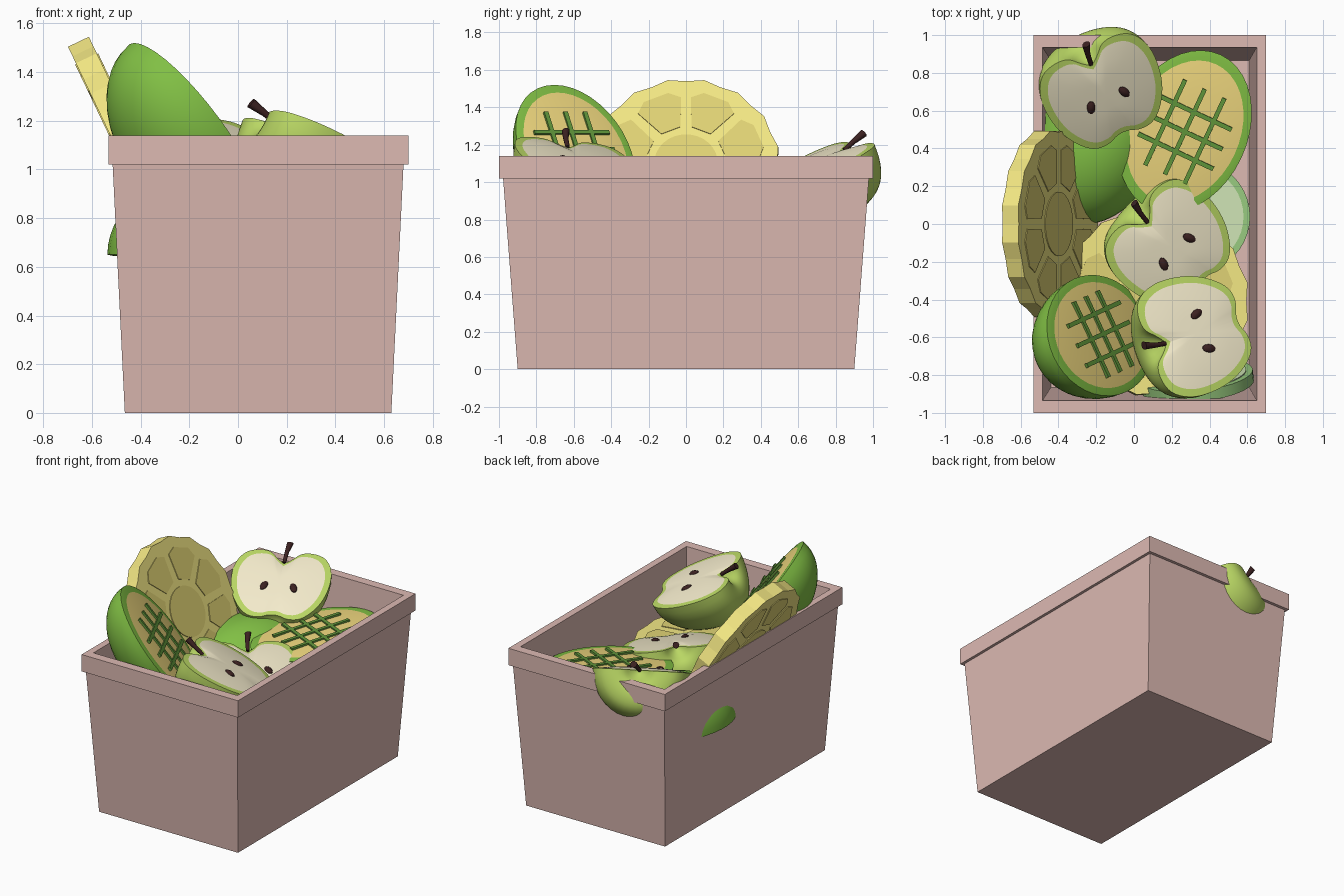
import bpy, math
from mathutils import Vector, Matrix

if "Cube" in bpy.data.objects:
    bpy.data.objects.remove(bpy.data.objects["Cube"])

def material(name, rgb):
    m = bpy.data.materials.new(name)
    m.diffuse_color = [(c / 255) ** 2.2 for c in rgb] + [1]
    m.use_nodes = True
    m.node_tree.nodes["Principled BSDF"].inputs["Base Color"].default_value = m.diffuse_color
    return m

PINK = material("pink_plastic", (220, 184, 177))
GREEN = material("melon_rind", (128, 190, 70))
ORANGE = material("melon_flesh", (238, 214, 125))
HATCH = material("melon_hatch", (98, 150, 62))
LIME = material("apple_skin", (184, 214, 100))
CREAM = material("apple_flesh", (243, 234, 202))
BROWN = material("seed_brown", (62, 38, 38))
YELLOW = material("pineapple", (242, 230, 130))
GOLD = material("pineapple_dark", (222, 208, 115))
PALE = material("pale_flesh", (205, 226, 178))
PALE_RIM = material("pale_rind", (150, 200, 125))

def frame(pos, normal, up):
    """Local z = normal of the cut face, local y = up direction."""
    z = Vector(normal).normalized()
    y = Vector(up)
    y = (y - z * y.dot(z)).normalized()
    m = Matrix((y.cross(z), y, z)).transposed().to_4x4()
    m.translation = pos
    return m

def loft(name, rings, mat, M=Matrix(), closed=True, caps=(True, True), smooth=True):
    n = len(rings[0])
    verts = [M @ Vector(p) for r in rings for p in r]
    faces = []
    for k in range(len(rings) - 1):
        for i in range(n if closed else n - 1):
            j = (i + 1) % n
            faces.append((k * n + i, k * n + j, (k + 1) * n + j, (k + 1) * n + i))
    if caps[0]:
        faces.append(tuple(reversed(range(n))))
    if caps[1]:
        faces.append(tuple(range((len(rings) - 1) * n, len(rings) * n)))
    me = bpy.data.meshes.new(name)
    me.from_pydata(verts, [], faces)
    me.materials.append(mat)
    me.validate()
    ob = bpy.data.objects.new(name, me)
    bpy.context.collection.objects.link(ob)
    if smooth:
        bpy.context.view_layer.objects.active = ob
        ob.select_set(True)
        bpy.ops.object.shade_smooth_by_angle(angle=math.radians(40))
        ob.select_set(False)
    return ob

def ellipse(rx, ry, z=0, n=40, cx=0, cy=0):
    return [(cx + rx * math.cos(2 * math.pi * i / n), cy + ry * math.sin(2 * math.pi * i / n), z)
            for i in range(n)]

def rect(x0, x1, y, z):
    return [(x0, -y, z), (x1, -y, z), (x1, y, z), (x0, y, z)]

def scaled(ring, s, z):
    return [(p[0] * s, p[1] * s, z) for p in ring]

def smooth_line(pts):
    """One round of corner cutting on an open line."""
    out = [pts[0]]
    for a, b in zip(pts, pts[1:]):
        for t in (0.25, 0.75):
            out.append((a[0] + (b[0] - a[0]) * t, a[1] + (b[1] - a[1]) * t))
    return out + [pts[-1]]

# tapered bin with an overhanging rim, open at the top
loft("bin", [rect(-0.465, 0.63, 0.90, 0), rect(-0.515, 0.68, 0.978, 1.02),
             rect(-0.533, 0.70, 1.0, 1.02), rect(-0.533, 0.70, 1.0, 1.14),
             rect(-0.485, 0.65, 0.935, 1.14), rect(-0.44, 0.61, 0.865, 0.05)], PINK, smooth=False)

def half_melon(tag, pos, normal, up):
    M = frame(pos, normal, up)
    a, b, depth = 0.33, 0.45, 0.31
    rings = []
    for k in range(13):
        t = max(math.pi / 2 * (1 - k / 12), 0.01)
        rings.append(ellipse(a * math.sin(t), b * math.sin(t), -depth * math.cos(t)))
    rings.reverse()
    rings.append(ellipse(a * 0.92, b * 0.92, 0.006))
    loft("melon_rind_" + tag, rings, GREEN, M)
    base = ellipse(a, b)
    loft("melon_flesh_" + tag, [scaled(base, s, z) for s, z in
                                ((0.92, 0.004), (0.7, 0.014), (0.4, 0.019), (0.01, 0.02))], ORANGE, M)
    # crossed bars on the cut face
    for i in (-1, 0, 1):
        for along_y in (0, 1):
            o, h, w = i * 0.115, 0.25 if along_y else 0.22, 0.012
            if along_y:
                r = [(o - w, -h), (o + w, -h), (o + w, h), (o - w, h)]
            else:
                r = [(-h, o - w), (h, o - w), (h, o + w), (-h, o + w)]
            loft("melon_bar_" + tag, [[(x, y, z) for x, y in r] for z in (0.004, 0.03)],
                 HATCH, M, smooth=False)

half_melon("front", (-0.18, -0.59, 1.16), (0.725, 0.335, 0.60), (-0.54, -0.25, 0.8))
half_melon("right", (0.27, 0.49, 0.93), (-0.04, -0.08, 1), (0.42, 0.9, 0))
half_melon("buried", (-0.185, 0.43, 0.65), (0, 0, -1), (0.4, 0.9, 0))

def half_apple(tag, pos, normal, up):
    M = frame(pos, normal, up)
    prof = smooth_line(smooth_line([
        (0, 0.18), (0.05, 0.22), (0.10, 0.28), (0.19, 0.285), (0.27, 0.25), (0.32, 0.15),
        (0.325, 0.03), (0.30, -0.10), (0.24, -0.21), (0.17, -0.275), (0.09, -0.28),
        (0.04, -0.255), (0, -0.25)]))
    # skin is half a turn of the profile
    rows = [[(r * math.cos(t), h, -r * math.sin(t)) for r, h in prof]
            for t in (math.pi * k / 20 for k in range(21))]
    loft("apple_skin_" + tag, rows, LIME, M, closed=False, caps=(False, False))
    outline = [(-r, h, 0) for r, h in prof] + [(r, h, 0) for r, h in prof[-2:0:-1]]
    loft("apple_skin_edge_" + tag, [outline, scaled(outline, 0.88, 0.004)], LIME, M,
         caps=(False, False))
    loft("apple_flesh_" + tag, [scaled(outline, s, z) for s, z in
                                ((0.88, 0.004), (0.6, 0.016), (0.3, 0.02), (0.01, 0.02))], CREAM, M)
    # two seeds and a stem
    for side in (-1, 1):
        S = M @ Matrix.Translation((side * 0.097, -0.03, 0.018)) @ Matrix.Rotation(side * 0.35, 4, 'Z')
        loft("apple_seed_" + tag, [ellipse(0.024 * c, 0.04 * c, z, 14) for c, z in
                                   ((1, -0.01), (0.9, 0.006), (0.55, 0.014), (0.05, 0.017))], BROWN, S)
    S = M @ Matrix.Translation((0.0, 0.19, 0.0)) @ Matrix.Rotation(math.radians(-75), 4, 'X')
    loft("apple_stem_" + tag, [ellipse(r, r, z, 10, cx) for r, z, cx in
                               ((0.012, 0, 0), (0.014, 0.07, 0.006), (0.022, 0.14, 0.02))], BROWN, S)

half_apple("back", (-0.155, 0.69, 1.09), (0.2, -0.38, 0.9), (-0.42, 0.9, 0.4))
half_apple("middle", (0.20, -0.12, 0.89), (0.22, -0.15, 0.95), (-0.7, 0.7, 0.2))
half_apple("front", (0.33, -0.58, 1.11), (0.35, 0.22, 0.9), (-0.93, -0.3, 0.4))

def pineapple_slice(tag, pos, normal, up):
    M = frame(pos, normal, up)
    t = 0.095
    ring = []
    for i in range(32):
        a, r = 2 * math.pi * i / 32, 0.487 if i % 2 == 0 else 0.503
        ring.append((r * math.sin(a), r * math.cos(a), 0))
    loft("pineapple_slice_" + tag, [scaled(ring, 1, -t), scaled(ring, 1, 0)], YELLOW, M, smooth=False)
    loft("pineapple_core_" + tag, [ellipse(0.17, 0.17, z, 32) for z in (-t - 0.005, 0.005)], GOLD, M)
    # eight wedge cells around the core
    for k in range(8):
        W = M @ Matrix.Rotation(math.radians(22.5 + 45 * k), 4, 'Z')
        w = [(-0.055, 0.21), (0.055, 0.21), (0.125, 0.37), (0.07, 0.42), (-0.07, 0.42), (-0.125, 0.37)]
        loft("pineapple_cell_" + tag, [[(x, y, z) for x, y in w] for z in (-t - 0.005, 0.005)],
             GOLD, W, smooth=False)

pineapple_slice("standing", (-0.40, 0, 1.10), (0.9, 0, 0.43), (0, 0, 1))
pineapple_slice("lying", (0.11, -0.41, 0.83), (0.08, 0.05, 1), (0, 1, 0))

def pale_slice(tag, pos, normal, up):
    M = frame(pos, normal, up)
    loft("pale_slice_rind_" + tag, [ellipse(0.30, 0.30, -0.06), ellipse(0.30, 0.30, 0)], PALE_RIM, M)
    loft("pale_slice_flesh_" + tag, [ellipse(0.265, 0.265, -0.065), ellipse(0.265, 0.265, 0.005)], PALE, M)

pale_slice("side", (0.315, 0.04, 0.62), (0.05, 0.05, 1), (0, 1, 0))
pale_slice("front", (0.33, -0.80, 0.72), (-0.1, 0.95, 0.28), (0, 0, 1))
